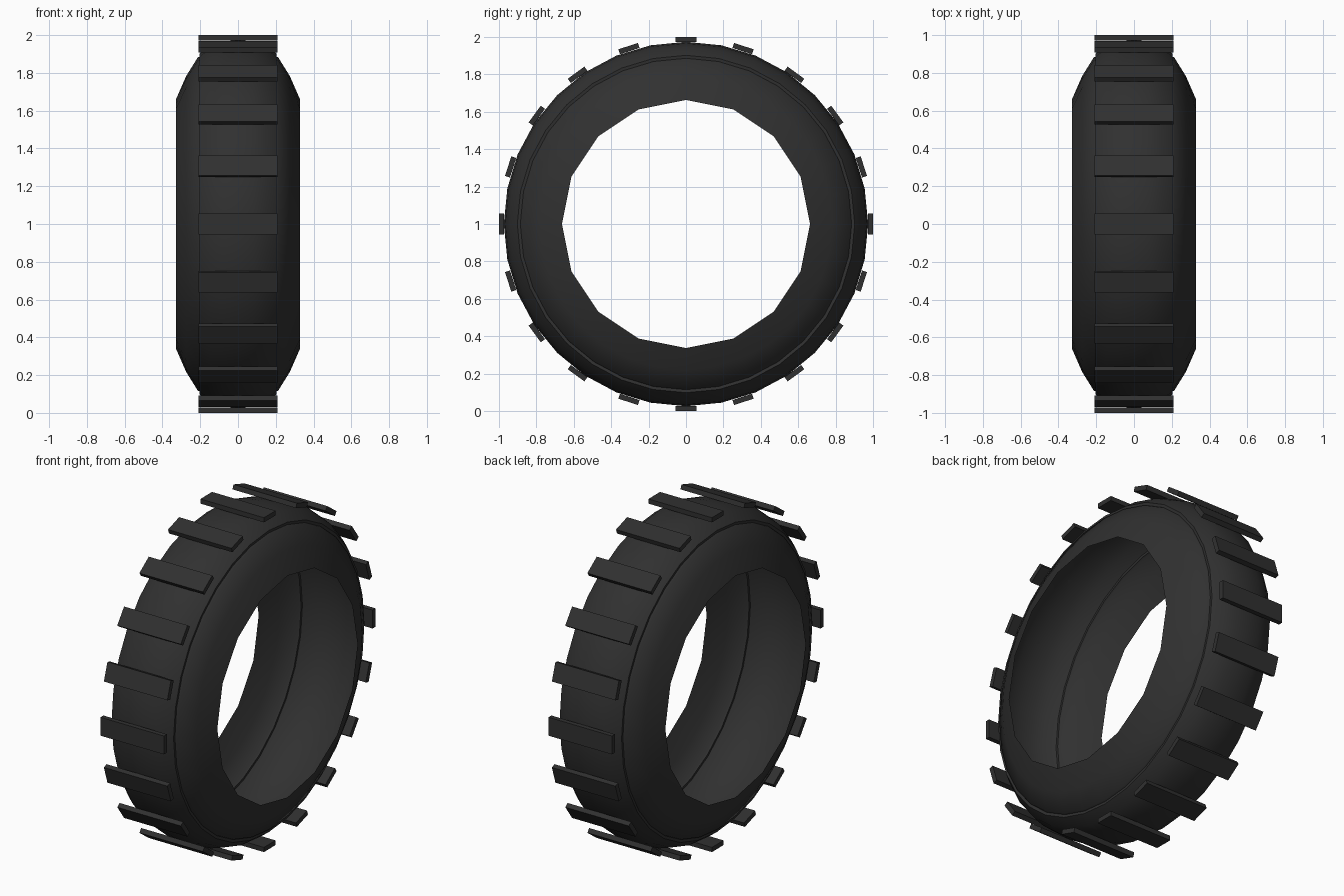
import bpy, bmesh, math
from mathutils import Matrix

if "Cube" in bpy.data.objects:
    bpy.data.objects.remove(bpy.data.objects["Cube"])

SEGMENTS = 32
BLOCKS = 20
CENTRE = Matrix.Translation((0, 0, 1))

rubber = bpy.data.materials.new("dark rubber")
rubber.use_nodes = True
colour = (0.03, 0.03, 0.03, 1)
rubber.diffuse_color = colour
rubber.node_tree.nodes["Principled BSDF"].inputs["Base Color"].default_value = colour


def make_object(name, bm):
    mesh = bpy.data.meshes.new(name)
    bm.to_mesh(mesh)
    bm.free()
    mesh.materials.append(rubber)
    obj = bpy.data.objects.new(name, mesh)
    bpy.context.collection.objects.link(obj)
    return obj


# Tyre shell: (x, radius) from the rim to the crown, mirrored to the other side
half = [(0.327, 0.663), (0.275, 0.782), (0.213, 0.882), (0.203, 0.886),
        (0.205, 0.902), (0.15, 0.944), (0.08, 0.966), (0, 0.974)]
profile = half + [(-x, r) for x, r in reversed(half[:-1])]
bm = bmesh.new()
rings = []
for i, (x, r) in enumerate(profile):
    ring = []
    for s in range(SEGMENTS):
        a = math.tau * s / SEGMENTS
        # The rim opening has half as many sides as the tread
        on_chord = i in (0, len(profile) - 1) and s % 2
        k = r * (math.cos(math.tau / SEGMENTS) if on_chord else 1)
        ring.append(bm.verts.new((x, k * math.sin(a), k * math.cos(a))))
    rings.append(ring)
for a, b in zip(rings, rings[1:]):
    for s in range(SEGMENTS):
        n = (s + 1) % SEGMENTS
        bm.faces.new((a[s], a[n], b[n], b[s]))
# Face the outside of the open shell away from the axle
bm.normal_update()
crown = max(bm.faces, key=lambda f: f.calc_center_median().z)
if crown.normal.z < 0:
    bmesh.ops.reverse_faces(bm, faces=bm.faces[:])
bm.transform(CENTRE)
tyre = make_object("tyre_shell", bm)
bpy.context.view_layer.objects.active = tyre
tyre.select_set(True)
bpy.ops.object.shade_smooth_by_angle(angle=math.radians(40))

# Tread blocks: flat bars spaced evenly around the crown
bm = bmesh.new()
size = Matrix.Diagonal((0.42, 0.11, 0.028, 1))
for i in range(BLOCKS):
    turn = Matrix.Rotation(math.tau * i / BLOCKS, 4, 'X')
    lift = Matrix.Translation((0, 0, 0.986))
    bmesh.ops.create_cube(bm, size=1, matrix=CENTRE @ turn @ lift @ size)
make_object("tread_blocks", bm)
